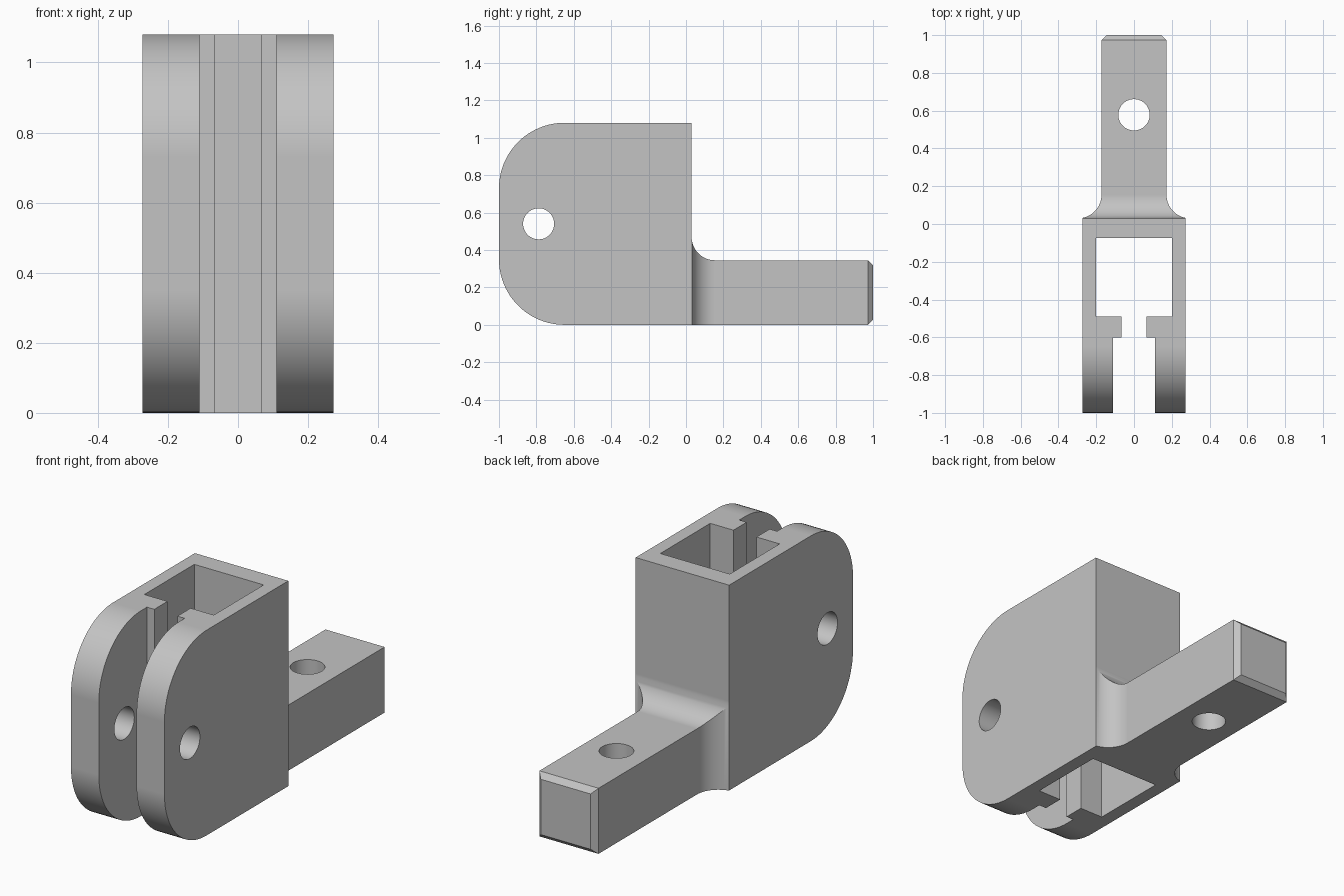
import bpy, bmesh
from math import sin, cos, pi, sqrt, radians

cube = bpy.data.objects.get("Cube")
if cube:
    bpy.data.objects.remove(cube, do_unlink=True)

grey = bpy.data.materials.new("plain grey")
grey.use_nodes = True
grey.diffuse_color = (0.55, 0.55, 0.55, 1)
grey.node_tree.nodes["Principled BSDF"].inputs["Base Color"].default_value = (0.55, 0.55, 0.55, 1)

HALF_W, HEIGHT, BACK = 0.272, 1.08, 0.03   # clevis body
TONGUE_W, TONGUE_H = 0.172, 0.345
HOLE_R = 0.083


def loft(name, rings):
    """Skin matching closed rings and cap both ends."""
    bm = bmesh.new()
    loops = [[bm.verts.new(p) for p in ring] for ring in rings]
    n = len(loops[0])
    for a, b in zip(loops, loops[1:]):
        for i in range(n):
            j = (i + 1) % n
            bm.faces.new((a[i], a[j], b[j], b[i]))
    bm.faces.new(loops[0][::-1])
    bm.faces.new(loops[-1])
    bmesh.ops.recalc_face_normals(bm, faces=bm.faces)
    mesh = bpy.data.meshes.new(name)
    bm.to_mesh(mesh)
    bm.free()
    mesh.materials.append(grey)
    obj = bpy.data.objects.new(name, mesh)
    bpy.context.collection.objects.link(obj)
    return obj


def arc(cx, cy, r, start, end, steps):
    return [(cx + r * cos(start + (end - start) * i / steps),
             cy + r * sin(start + (end - start) * i / steps)) for i in range(steps + 1)]


def combine(target, tool, operation):
    mod = target.modifiers.new(tool.name, "BOOLEAN")
    mod.operation, mod.solver, mod.object = operation, "EXACT", tool
    bpy.context.view_layer.objects.active = target
    bpy.ops.object.modifier_apply(modifier=mod.name)
    bpy.data.objects.remove(tool, do_unlink=True)


# Clevis body: side profile with two rounded front corners
R = 0.35
profile = [(BACK, 0), (BACK, HEIGHT)]
profile += arc(-1 + R, HEIGHT - R, R, pi / 2, pi, 24)
profile += arc(-1 + R, R, R, pi, 1.5 * pi, 24)
body = loft("clevis_bracket", [[(x, y, z) for y, z in profile] for x in (-HALF_W, HALF_W)])

# Stepped vertical slot and pocket, mirrored about the centre line
half = [(0.11, -1.2), (0.11, -0.6), (0.067, -0.6), (0.067, -0.49), (0.202, -0.49), (0.202, -0.075)]
plan = half + [(-x, y) for x, y in reversed(half)]
slot = loft("slot_cutter", [[(x, y, z) for x, y in plan] for z in (-0.2, HEIGHT + 0.2)])
combine(body, slot, "DIFFERENCE")

# Cross pin hole through both cheeks
ring = arc(-0.788, HEIGHT / 2, HOLE_R, 0, 2 * pi, 48)[:-1]
pin = loft("pin_cutter", [[(x, y, z) for y, z in ring] for x in (-0.5, 0.5)])
combine(body, pin, "DIFFERENCE")


def section(y, w, z0, z1):
    return [(-w, y, z0), (w, y, z0), (w, y, z1), (-w, y, z1)]


# Tongue: concave fillet at the root, straight bar, chamfered tip
F, C, STEPS = 0.125, 0.027, 16
sections = []
for i in range(STEPS + 1):
    a = pi / 2 * i / STEPS
    flare = F * (1 - sin(a))
    sections.append(section(BACK + F * (1 - cos(a)), min(TONGUE_W + flare, HALF_W), 0, TONGUE_H + flare))
sections.append(section(1 - C, TONGUE_W, 0, TONGUE_H))
sections.append(section(1, TONGUE_W - C, C, TONGUE_H - C))
tongue = loft("tongue", sections)

# Vertical bolt hole through the tongue
ring = arc(0, 0.578, HOLE_R, 0, 2 * pi, 48)[:-1]
bolt = loft("bolt_cutter", [[(x, y, z) for x, y in ring] for z in (-0.2, 0.6)])
combine(tongue, bolt, "DIFFERENCE")
combine(body, tongue, "UNION")

# Smooth the curves, keep the machined edges crisp
bpy.ops.object.select_all(action="DESELECT")
body.select_set(True)
bpy.context.view_layer.objects.active = body
bpy.ops.object.shade_smooth_by_angle(angle=radians(25))
weighted = body.modifiers.new("flat face normals", "WEIGHTED_NORMAL")
weighted.keep_sharp = True
